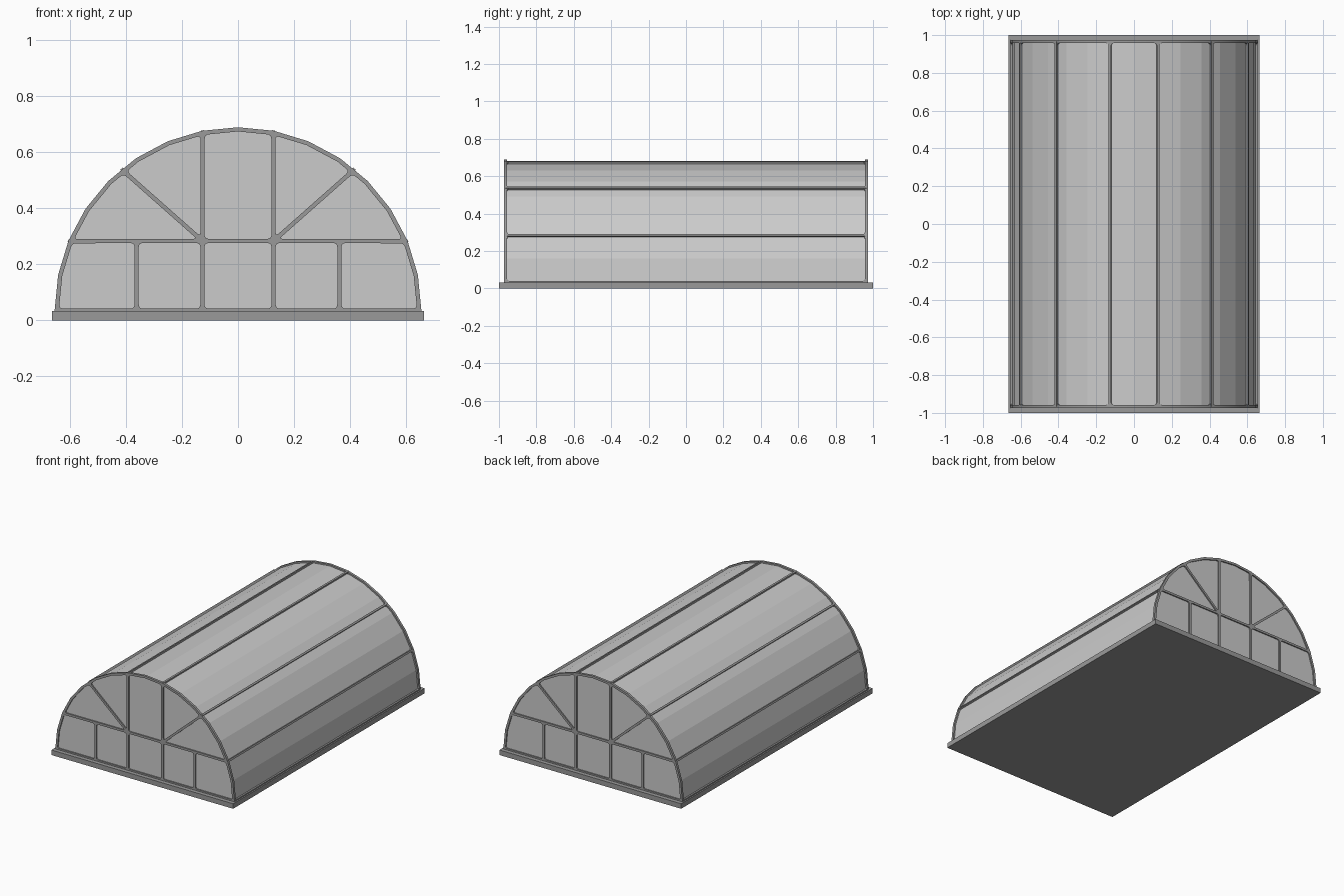
import bpy, bmesh
from math import sin, cos, radians, pi
from mathutils import Vector

if "Cube" in bpy.data.objects:
    bpy.data.objects.remove(bpy.data.objects["Cube"])

R, ZC, HW = 0.6475, 0.035, 0.0075      # arch centreline radius, springing height, half bar width
RAIL, X1, X2 = 0.284, 0.127, 0.362     # cross rail height, inner and outer post positions
Y_END = 0.965

frame_mat = bpy.data.materials.new("dark_frame")
frame_mat.diffuse_color = (0.32, 0.32, 0.32, 1)
frame_mat.use_nodes = True
frame_mat.node_tree.nodes["Principled BSDF"].inputs["Base Color"].default_value = frame_mat.diffuse_color


def P(deg, r=R):
    return Vector((r * cos(radians(deg)), ZC + r * sin(radians(deg))))


def add_prism(bm, pts, y0, y1):
    """Extrude a closed (x, z) outline from y0 to y1."""
    a = [bm.verts.new((p[0], y0, p[1])) for p in pts]
    b = [bm.verts.new((p[0], y1, p[1])) for p in pts]
    bm.faces.new(a)
    bm.faces.new(b[::-1])
    for i in range(len(pts)):
        j = (i + 1) % len(pts)
        bm.faces.new((a[j], a[i], b[i], b[j]))


def finish(name, bm, mat=None):
    bmesh.ops.recalc_face_normals(bm, faces=bm.faces)
    me = bpy.data.meshes.new(name)
    bm.to_mesh(me)
    bm.free()
    ob = bpy.data.objects.new(name, me)
    bpy.context.collection.objects.link(ob)
    if mat:
        me.materials.append(mat)
    return ob


def rounded_inset(pts, d, r=0.015):
    """Inset a convex counter-clockwise outline and round its sharp corners."""
    n = len(pts)
    pts = [Vector(p) for p in pts]
    dirs = [(pts[(i + 1) % n] - pts[i]).normalized() for i in range(n)]
    out = []
    for i in range(n):
        u, v = dirs[i - 1], dirs[i]
        nu, nv = Vector((-u.y, u.x)), Vector((-v.y, v.x))
        c = pts[i] + (nu + nv) * (d / (1 + nu.dot(nv)))
        if u.dot(v) < 0.8:
            a, b = c - u * r, c + v * r
            for k in range(5):
                t = k / 4
                out.append(a * (1 - t) ** 2 + c * (2 * t * (1 - t)) + b * t * t)
        else:
            out.append(c)
    return out


# Base slab
bm = bmesh.new()
add_prism(bm, [(-0.665, 0), (0.665, 0), (0.665, 0.033), (-0.665, 0.033)], -1, 1)
finish("base", bm, frame_mat)

# Glazed barrel: sixteen flat facets with flat ends
bm = bmesh.new()
RG = 0.645
outline = [P(i * 11.25, RG) for i in range(17)]
add_prism(bm, [(RG, 0.03)] + outline + [(-RG, 0.03)], -Y_END, Y_END)
finish("glazing", bm)

# Window openings of the end frames (right half, then mirrored)
node = (P(45) + P(56.25)) / 2
half = [
    [(X2, ZC), P(0), P(11.25), P(22.5), (X2, RAIL)],
    [(X1, ZC), (X2, ZC), (X2, RAIL), (X1, RAIL)],
    [(X1, RAIL), P(22.5), P(33.75), P(45), node],
    [(X1, RAIL), node, P(56.25), P(67.5), P(78.75)],
]
cells = half + [[(-p[0], p[1]) for p in reversed(c)] for c in half]
cells += [
    [(-X1, ZC), (X1, ZC), (X1, RAIL), (-X1, RAIL)],
    [(-X1, RAIL), (X1, RAIL), P(78.75), P(90), P(101.25)],
]
RO = R + HW
rim = [(RO, 0.03)] + [P(i * 11.25, RO) for i in range(17)] + [(-RO, 0.03)]
loops = [rim] + [rounded_inset(c, HW) for c in cells]

# End frames: filled outline with holes
for name, y in (("front_frame", -Y_END), ("back_frame", Y_END)):
    cu = bpy.data.curves.new(name, "CURVE")
    cu.dimensions = "2D"
    cu.fill_mode = "BOTH"
    cu.extrude = 0.008
    for loop in loops:
        sp = cu.splines.new("POLY")
        sp.points.add(len(loop) - 1)
        for q, p in zip(sp.points, loop):
            q.co = (p[0], p[1], 0, 1)
        sp.use_cyclic_u = True
    cu.materials.append(frame_mat)
    ob = bpy.data.objects.new(name, cu)
    ob.location.y = y
    ob.rotation_euler.x = pi / 2
    bpy.context.collection.objects.link(ob)
    bpy.ops.object.select_all(action="DESELECT")
    ob.select_set(True)
    bpy.context.view_layer.objects.active = ob
    bpy.ops.object.convert(target="MESH")

# Roof bars along the barrel, with small corner gussets at the ends
bm = bmesh.new()
W, LEG, YI = 0.006, 0.012, 0.957
for deg in (0, 22.5, 50.625, 78.75, 101.25, 129.375, 157.5, 180):
    n = Vector((cos(radians(deg)), sin(radians(deg))))
    t = Vector((-n.y, n.x))
    c = Vector((0, ZC))
    lo, hi = 0.635, 0.656
    add_prism(bm, [c + n * lo - t * W, c + n * hi - t * W,
                   c + n * hi + t * W, c + n * lo + t * W], -Y_END, Y_END)
    for s in (-1, 1):
        if (deg == 0 and s < 0) or (deg == 180 and s > 0):
            continue
        for e in (-1, 1):
            tri = [(W, YI), (W + LEG, YI), (W + LEG * 0.3, YI - LEG * 0.3), (W, YI - LEG)]
            rings = []
            for r in (lo, 0.651):
                ring = []
                for a, y in tri:
                    p = c + n * r + t * (s * a)
                    ring.append(bm.verts.new((p.x, e * y, p.y)))
                rings.append(ring)
            bm.faces.new(rings[0])
            bm.faces.new(rings[1][::-1])
            for i in range(4):
                j = (i + 1) % 4
                bm.faces.new((rings[0][j], rings[0][i], rings[1][i], rings[1][j]))
finish("roof_bars", bm, frame_mat)
